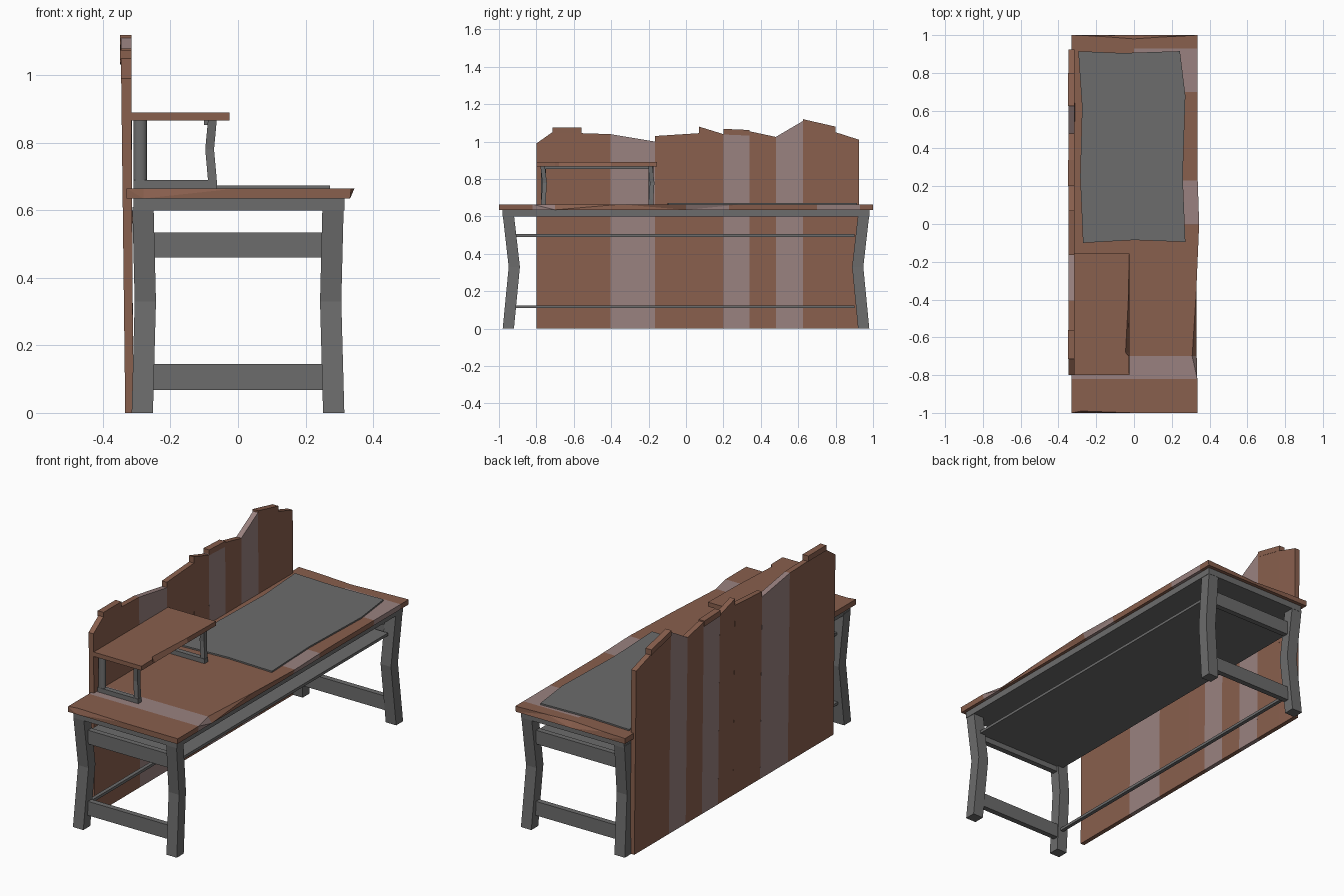
import bpy, bmesh, math
from mathutils import Vector

cube = bpy.data.objects.get("Cube")
if cube:
    bpy.data.objects.remove(cube, do_unlink=True)


def material(name, rgb):
    m = bpy.data.materials.new(name)
    m.use_nodes = True
    m.diffuse_color = (*rgb, 1)
    m.node_tree.nodes["Principled BSDF"].inputs["Base Color"].default_value = (*rgb, 1)
    return m


brown = material("brown wood", (0.25, 0.115, 0.075))
pale = material("pale worn wood", (0.32, 0.222, 0.215))
gray = material("gray metal", (0.15, 0.15, 0.15))


def finish(name, bm, *mats):
    bmesh.ops.recalc_face_normals(bm, faces=bm.faces)
    me = bpy.data.meshes.new(name)
    bm.to_mesh(me)
    bm.free()
    for m in mats:
        me.materials.append(m)
    ob = bpy.data.objects.new(name, me)
    bpy.context.collection.objects.link(ob)
    return ob


def loft(name, rings, *mats):
    """Skin equal-length rings of points and cap both ends."""
    bm = bmesh.new()
    rows = [[bm.verts.new(p) for p in ring] for ring in rings]
    for a, b in zip(rows, rows[1:]):
        for i in range(len(a)):
            j = (i + 1) % len(a)
            bm.faces.new((a[i], a[j], b[j], b[i]))
    bm.faces.new(rows[0])
    bm.faces.new(rows[-1])
    return finish(name, bm, *mats)


def rect(x0, x1, y0, y1, z):
    return [(x0, y0, z), (x1, y0, z), (x1, y1, z), (x0, y1, z)]


def box(name, x, y, z, mat):
    return loft(name, [rect(*x, *y, z[0]), rect(*x, *y, z[1])], mat)


def slab(name, top, bottom, z, *mats):
    return loft(name, [[(*p, z[0]) for p in bottom], [(*p, z[1]) for p in top]], *mats)


# Tabletop with an uneven edge and worn bands
top = [(-.33, -1), (-.28, -.99), (0, -1), (.335, -1), (.335, -.82), (.308, -.7),
       (.33, -.35), (.345, 0), (.335, .3), (.335, 1), (.15, .99), (0, .98),
       (-.2, .995), (-.33, 1)]
bottom = [(.332 if x > .25 else x, math.copysign(1, y) if abs(y) > .95 else y) for x, y in top]
table = slab("tabletop", top, bottom, (.635, .665), brown, pale)
bands = [(-.82, -.70), (0, .23), (.70, .93)]
bm = bmesh.new()
bm.from_mesh(table.data)
bmesh.ops.triangulate(bm, faces=bm.faces)
cuts = [((0, y, 0), (0, 1, 0)) for band in bands for y in band] + [((0, 0, 0), (1, 0, 0))]
for co, no in cuts:
    bmesh.ops.bisect_plane(bm, geom=bm.verts[:] + bm.edges[:] + bm.faces[:],
                           plane_co=co, plane_no=no)
for f in bm.faces:
    c = f.calc_center_median()
    if any(a < c.y < b for a, b in bands) and (c.x > 0 or c.y < 0):
        f.material_index = 1
bm.to_mesh(table.data)
bm.free()

# Metal frame under the top, shelf and rails
box("top_frame", (-.31, .315), (-.98, .98), (.60, .636), gray)
box("under_shelf", (-.28, .28), (-.92, .90), (.49, .505), gray)
box("rear_rod", (-.285, -.265), (-.92, .90), (.11, .125), gray)

# Kinked legs and end rails
for end, sy in (("front", -1), ("back", 1)):
    for side, sx in (("right", -1), ("left", 1)):
        rings = []
        for z, inner_x, inner_y in ((0, .252, .92), (.33, .243, .888), (.61, .25, .92)):
            xs = sorted((sx * inner_x, sx * (inner_x + .063)))
            ys = sorted((sy * inner_y, sy * (inner_y + .06)))
            rings.append(rect(*xs, *ys, z))
        loft(f"{end}_{side}_leg", rings, gray)
    ys = sorted((sy * .915, sy * .945))
    box(f"{end}_upper_rail", (-.25, .255), ys, (.46, .535), gray)
    box(f"{end}_lower_rail", (-.255, .26), ys, (.068, .145), gray)

# Mat lying on the table
mat_outline = [(-.27, -.1), (0, -.085), (.272, -.095), (.258, .25), (.272, .68),
               (.243, .915), (-.06, .905), (-.295, .915), (-.275, .62), (-.285, .25)]
slab("desk_mat", mat_outline, mat_outline, (.664, .673), gray)

# Tall side board made of planks with a ragged top
planks = [(-.8, .99, -.715, 1.05, 0), (-.715, 1.05, -.405, 1.04, 0),
          (-.405, 1.04, -.165, 1.0, 1), (-.165, 1.03, .07, 1.045, 0),
          (.07, 1.08, .2, 1.04, 0), (.2, 1.045, .34, 1.055, 1),
          (.34, 1.055, .48, 1.025, 0), (.48, 1.025, .625, 1.11, 1),
          (.625, 1.09, .8, 1.06, 0), (.8, 1.05, .925, 1.01, 0)]


def plank_end(y, z):
    return [(-.334, y, 0), (-.31, y, 0), (-.316, y, z), (-.346, y, z)]


for i, (y0, z0, y1, z1, worn) in enumerate(planks):
    loft(f"board_plank_{i + 1}", [plank_end(y0, z0), plank_end(y1, z1)],
         pale if worn else brown)

# Small caps along the top of the board
for i, (y0, z0, y1, z1) in enumerate([(-.715, 1.075, -.56, 1.075), (.2, 1.068, .34, 1.062),
                                      (.625, 1.12, .8, 1.08)]):
    loft(f"board_cap_{i + 1}",
         [[(x, y, z - d) for x, d in ((-.35, .03), (-.315, .03), (-.315, 0), (-.35, 0))]
          for y, z in ((y0, z0), (y1, z1))], brown)

# Raised shelf on two thin metal frames
riser = [(-.318, -.8), (-.025, -.8), (-.027, -.7), (-.045, -.68), (-.03, -.4),
         (-.025, -.155), (-.318, -.155)]
riser_base = [(min(x, -.025) if x < -.1 else -.025, y) for x, y in riser]
slab("riser_shelf", riser, riser_base, (.866, .89), brown)
box("riser_rail", (-.1, -.085), (-.76, -.19), (.853, .867), gray)
for name, y in (("front", -.762), ("back", -.187)):
    box(f"riser_{name}_foot", (-.31, -.062), (y - .014, y + .014), (.664, .69), gray)
    loft(f"riser_{name}_bent_post",
         [rect(x - .013, x + .013, y + d - .012, y + d + .012, z)
          for z, x, d in ((.68, -.075, 0), (.78, -.084, .006), (.867, -.076, -.004))], gray)
    post = loft(f"riser_{name}_round_post",
                [[(-.29 + .02 * math.cos(a), y + .014 * math.sin(a), z)
                  for a in (k * math.tau / 12 for k in range(12))] for z in (.68, .867)], gray)
    for p in post.data.polygons:
        p.use_smooth = len(p.vertices) == 4
